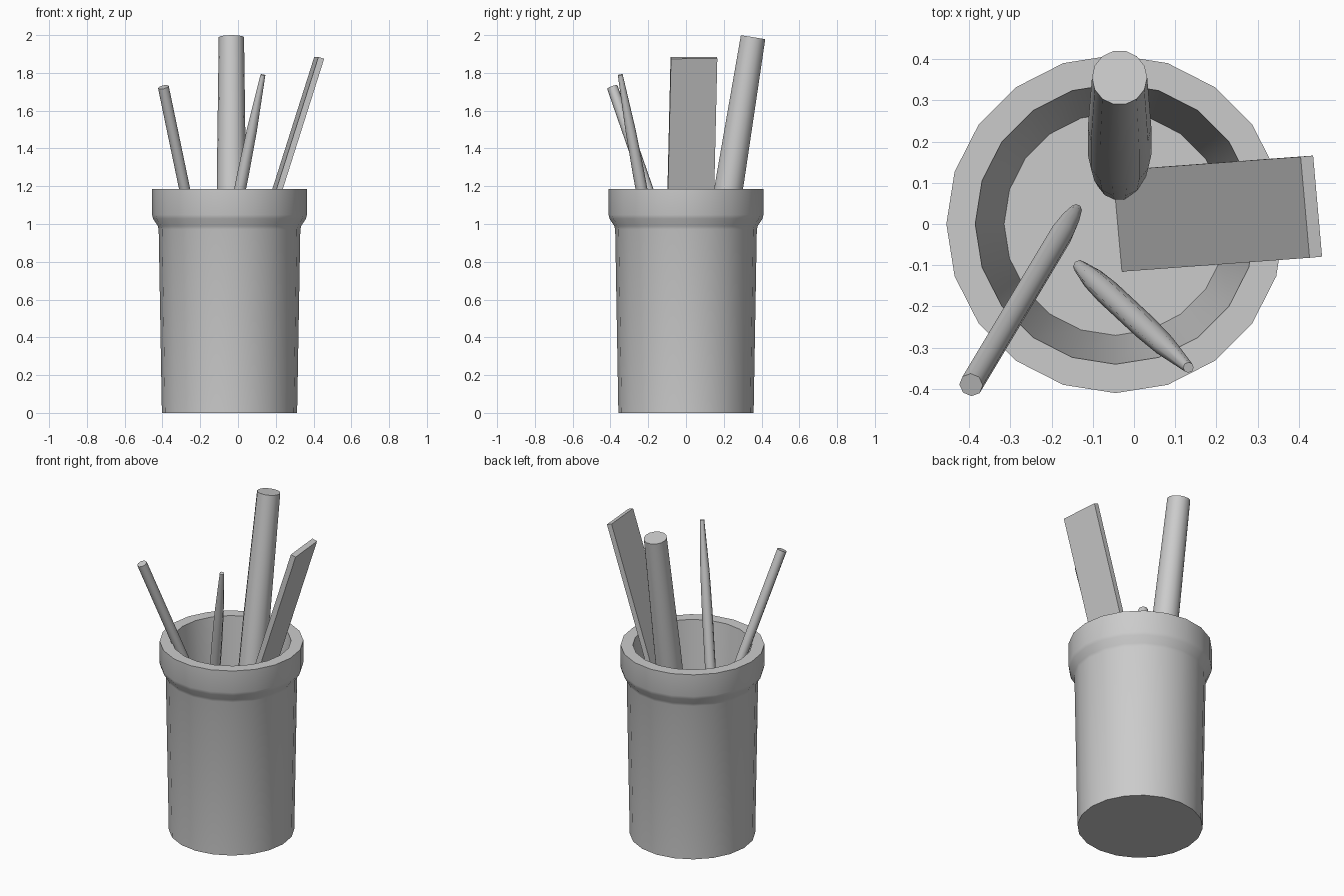
import bpy, bmesh, math
from mathutils import Vector, Matrix

cube = bpy.data.objects.get("Cube")
if cube:
    bpy.data.objects.remove(cube, do_unlink=True)

grey = bpy.data.materials.new("plain grey")
grey.use_nodes = True
grey.diffuse_color = (0.6, 0.6, 0.6, 1)
bsdf = next(n for n in grey.node_tree.nodes if n.type == "BSDF_PRINCIPLED")
bsdf.inputs["Base Color"].default_value = (0.6, 0.6, 0.6, 1)


def finish(name, bm, smooth=True):
    bmesh.ops.recalc_face_normals(bm, faces=bm.faces)
    mesh = bpy.data.meshes.new(name)
    bm.to_mesh(mesh)
    bm.free()
    mesh.materials.append(grey)
    obj = bpy.data.objects.new(name, mesh)
    bpy.context.collection.objects.link(obj)
    if smooth:
        bpy.ops.object.select_all(action="DESELECT")
        obj.select_set(True)
        bpy.context.view_layer.objects.active = obj
        bpy.ops.object.shade_smooth_by_angle(angle=math.radians(55))
    return obj


def turned(name, start, end, profile, sides):
    """Capped turned shape; profile holds (fraction along axis, radius)."""
    start, axis = Vector(start), Vector(end) - Vector(start)
    turn = Vector((0, 0, 1)).rotation_difference(axis)
    bm = bmesh.new()
    rings = []
    for t, r in profile:
        ring = []
        for i in range(sides):
            a = math.tau * i / sides
            offset = Vector((r * math.cos(a), r * math.sin(a), 0))
            ring.append(bm.verts.new(start + axis * t + turn @ offset))
        rings.append(ring)
    for low, high in zip(rings, rings[1:]):
        for i in range(sides):
            j = (i + 1) % sides
            bm.faces.new((low[i], low[j], high[j], high[i]))
    bm.faces.new(rings[0])
    bm.faces.new(rings[-1])
    return finish(name, bm)


# Cup with a thick flared rim and a raised inner floor
turned("cup", (-0.045, 0, 0), (-0.045, 0, 1.185),
       [(0, 0.358), (0.82, 0.375), (0.835, 0.38), (0.868, 0.405), (0.885, 0.41),
        (1, 0.41), (1, 0.34), (0.38, 0.27)], 20)

# Thick round handle, slightly barrelled
turned("thick_handle", (-0.035, 0.115, 0.5), (-0.035, 0.355, 1.989),
       [(0, 0.058), (0.08, 0.068), (0.22, 0.077), (0.5, 0.077),
        (0.75, 0.072), (1, 0.067)], 14)

# Pen with a pointed lower tip
turned("pen", (-0.14, 0.035, 0.5), (-0.395, -0.39, 1.725),
       [(0, 0.014), (0.06, 0.023), (0.14, 0.029), (1, 0.029)], 8)

# Slim tool tapered at both ends
turned("slim_tool", (-0.132, -0.103, 0.47), (0.132, -0.348, 1.79),
       [(0, 0.016), (0.12, 0.027), (0.25, 0.031), (0.6, 0.031),
        (0.78, 0.027), (1, 0.013)], 8)

# Flat ruler leaning towards the left of the cup
bottom, top = Vector((-0.03, 0.008, 0.43)), Vector((0.43, 0.042, 1.88))
along = (top - bottom).normalized()
across = Vector((-0.09, 1, 0))
across = (across - along * across.dot(along)).normalized()
normal = across.cross(along)
frame = Matrix((normal, across, along)).transposed().to_4x4()
frame.translation = (top + bottom) / 2
bm = bmesh.new()
bmesh.ops.create_cube(bm, size=1)
bmesh.ops.scale(bm, vec=(0.032, 0.246, (top - bottom).length), verts=bm.verts)
bmesh.ops.transform(bm, matrix=frame, verts=bm.verts)
finish("ruler", bm, smooth=False)
